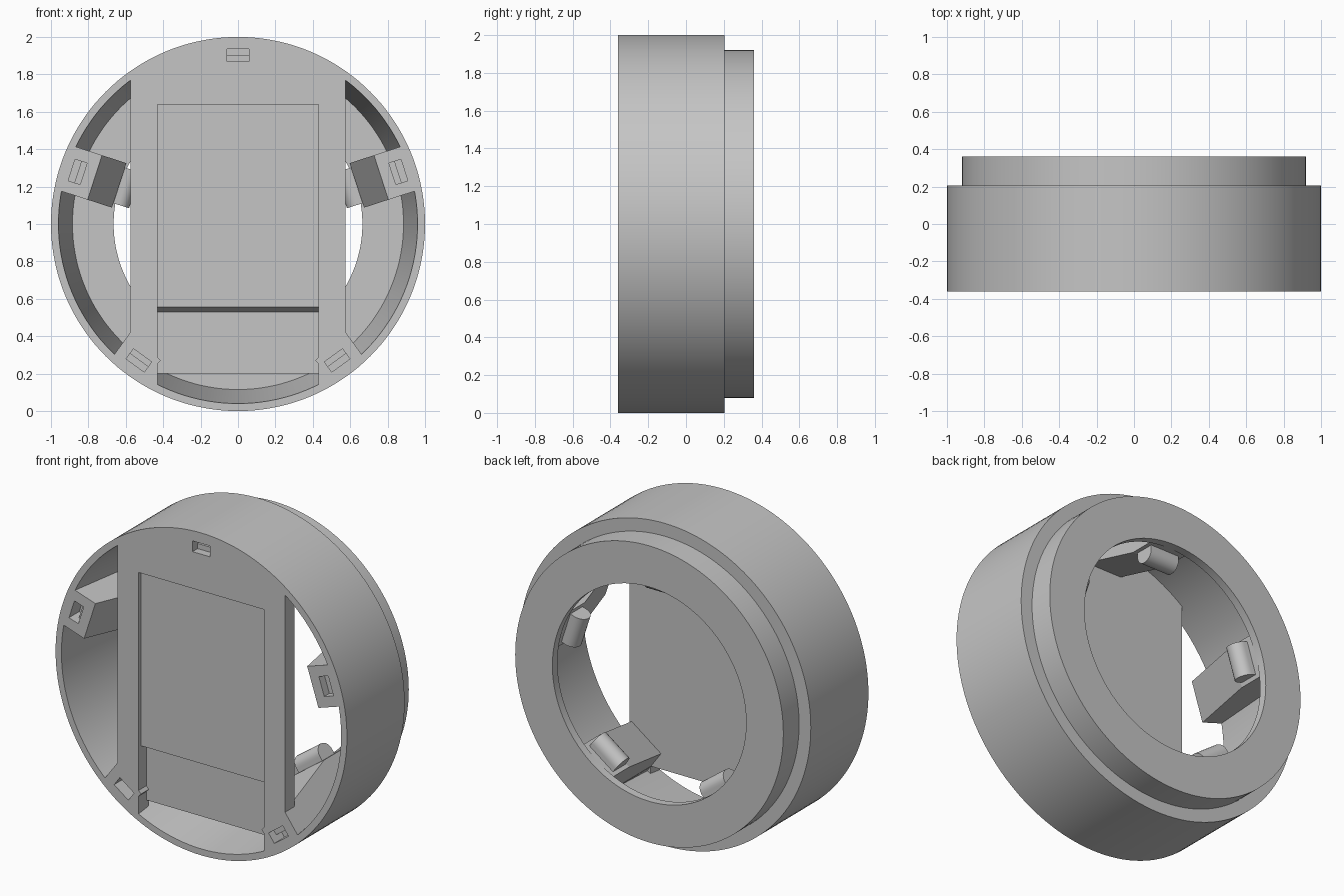
import bpy, bmesh, math
from mathutils import Vector

cube = bpy.data.objects.get("Cube")
if cube:
    bpy.data.objects.remove(cube, do_unlink=True)

grey = bpy.data.materials.new("plain grey")
grey.use_nodes = True
GREY = (0.56, 0.56, 0.56, 1)
grey.diffuse_color = GREY
grey.node_tree.nodes["Principled BSDF"].inputs["Base Color"].default_value = GREY

FRONT, FLOOR, BACK = -0.36, 0.31, 0.36


def finish(name, bm, smooth=False):
    bmesh.ops.recalc_face_normals(bm, faces=bm.faces)
    me = bpy.data.meshes.new(name)
    bm.to_mesh(me)
    bm.free()
    me.materials.append(grey)
    ob = bpy.data.objects.new(name, me)
    bpy.context.collection.objects.link(ob)
    if smooth:
        bpy.ops.object.select_all(action='DESELECT')
        ob.select_set(True)
        bpy.context.view_layer.objects.active = ob
        bpy.ops.object.shade_smooth_by_angle(angle=math.radians(30))
    return ob


def prism(name, pts, a, b, place, smooth=False):
    """Extrude a 2D outline from a to b; place maps (u, v, w) to space."""
    bm = bmesh.new()
    lo = [bm.verts.new(place(u, v, a)) for u, v in pts]
    hi = [bm.verts.new(place(u, v, b)) for u, v in pts]
    bm.faces.new(lo)
    bm.faces.new(hi)
    n = len(pts)
    for i in range(n):
        j = (i + 1) % n
        bm.faces.new((lo[i], lo[j], hi[j], hi[i]))
    return finish(name, bm, smooth)


def radial(deg):
    """Frame whose u is the radius, v the depth and w the tangent."""
    c, s = math.cos(math.radians(deg)), math.sin(math.radians(deg))
    return lambda u, v, w: Vector((u * c - w * s, v, 1 + u * s + w * c))


def box(u0, u1, v0, v1):
    return [(u0, v0), (u1, v0), (u1, v1), (u0, v1)]


def cut(ob, cutters):
    for c in cutters:
        m = ob.modifiers.new("cut", 'BOOLEAN')
        m.object, m.operation, m.solver = c, 'DIFFERENCE', 'EXACT'
    bpy.context.view_layer.update()
    ev = ob.evaluated_get(bpy.context.evaluated_depsgraph_get())
    me = bpy.data.meshes.new_from_object(ev)
    ob.modifiers.clear()
    ob.data = me


# Round housing: stepped outside, tapered inside, open back rim
profile = [(0.96, FRONT), (1, FRONT), (1, 0.205), (0.92, 0.205), (0.92, BACK),
           (0.665, BACK), (0.665, FLOOR), (0.885, FLOOR)]
bm = bmesh.new()
SEG = 144
rings = []
for i in range(SEG):
    place = radial(360 * i / SEG)
    rings.append([bm.verts.new(place(r, y, 0)) for r, y in profile])
for i in range(SEG):
    p, q = rings[i], rings[(i + 1) % SEG]
    for k in range(len(profile)):
        m = (k + 1) % len(profile)
        bm.faces.new((p[k], p[m], q[m], q[k]))
finish("housing", bm, True)

# Front plate: vertical band clipped by the housing circle
R, W = 0.975, 0.575
a0 = math.acos(W / R)
arc = [a0 + (math.pi - 2 * a0) * i / 32 for i in range(33)]
outline = [(R * math.cos(a), 1 + R * math.sin(a)) for a in arc]
outline += [(-x, 2 - z) for x, z in outline]
plate = prism("front_plate", outline, FRONT, -0.265, lambda u, v, w: Vector((u, w, v)))

# Recessed panel with a slanted step, and the opening below it
recess = prism("recess_cutter",
               [(-0.5, 1.64), (-0.335, 1.64), (-0.335, 0.555), (-0.285, 0.53),
                (-0.285, 0.2), (0.3, 0.2), (0.3, -0.1), (-0.5, -0.1)],
               -0.43, 0.43, lambda u, v, w: Vector((w, u, v)))

boss_shape = [(0.805, FRONT), (0.97, FRONT), (0.97, 0), (0.9, 0.2),
              (0.9, FLOOR), (0.668, FLOOR), (0.668, 0.14)]
peg_shape = [(0.72, 0.27), (0.72, 0.15)]
for i in range(13):
    a = math.pi * (1.5 - i / 12)
    peg_shape.append((0.64 + 0.06 * math.cos(a), 0.21 + 0.06 * math.sin(a)))

bosses, cutters = [], [recess]
for n in range(5):
    place = radial(18 + 72 * n)
    # Mounting boss with sloped inner face, and a rounded peg behind it
    bosses.append(prism(f"boss_{n + 1}", boss_shape, -0.125, 0.125, place))
    prism(f"peg_{n + 1}", peg_shape, -0.1, 0.1, place, True)
    # Stepped slot in the front of the boss
    for r0, r1, depth in ((0.868, 0.902, 0.05), (0.9, 0.935, 0.1)):
        cutters.append(prism("slot_cutter", box(r0, r1, -0.5, FRONT + depth),
                             -0.06, 0.06, place))

for ob in [plate] + bosses:
    cut(ob, cutters)
for c in cutters:
    bpy.data.objects.remove(c, do_unlink=True)

# Small retaining nubs on the sides of the lower recess
for side, name in ((1, "left_nub"), (-1, "right_nub")):
    prism(name, [(0.432, 0.29), (0.413, 0.27), (0.432, 0.25)], FRONT, -0.28,
          lambda u, v, w: Vector((side * u, w, v)))
